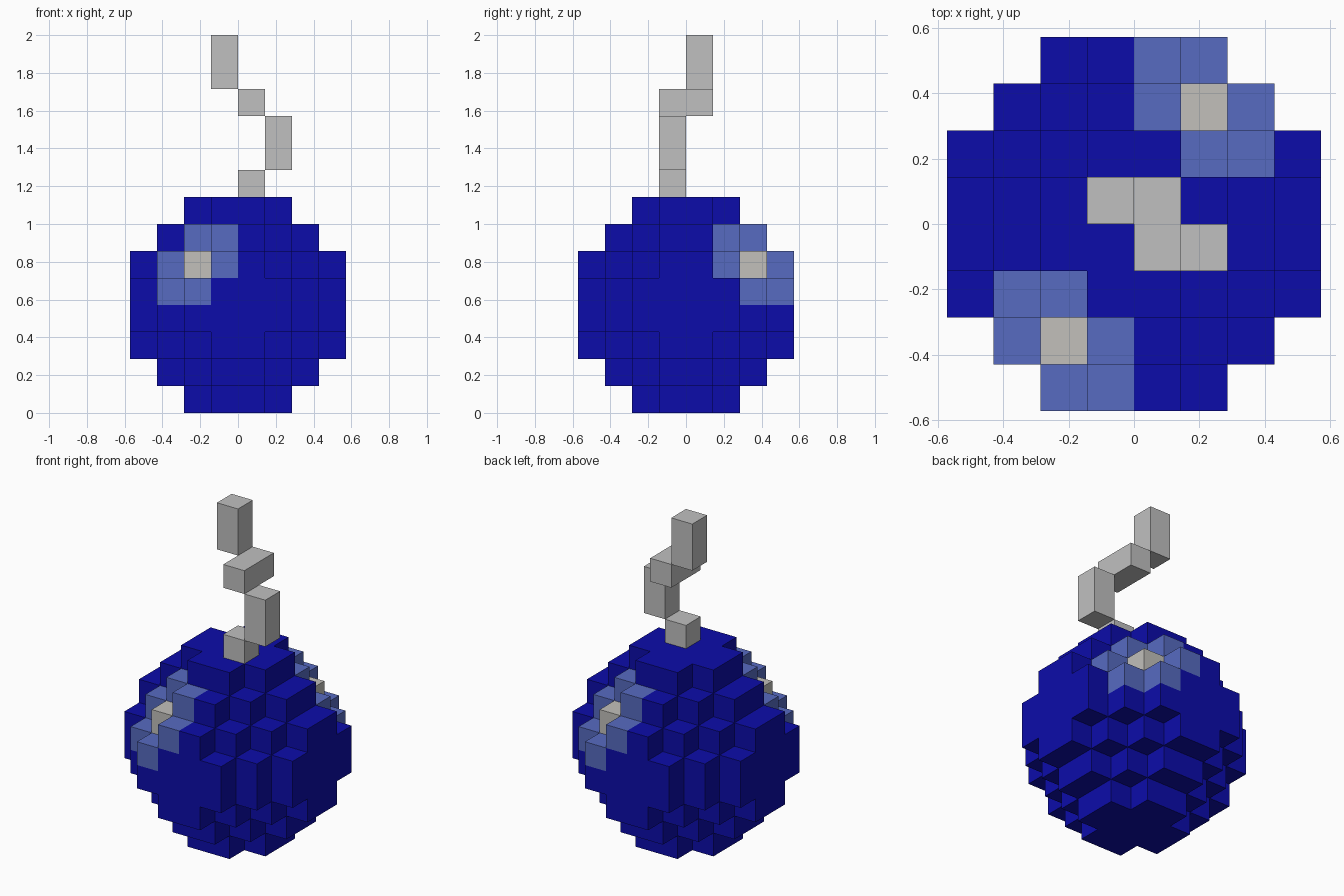
import bpy, bmesh
from mathutils import Vector

if "Cube" in bpy.data.objects:
    bpy.data.objects.remove(bpy.data.objects["Cube"], do_unlink=True)

U = 1 / 7  # edge length of one block


def srgb(*rgb):
    lin = [(c / 255 / 12.92) if c <= 10 else ((c / 255 + 0.055) / 1.055) ** 2.4 for c in rgb]
    return (*lin, 1.0)


def material(name, colour):
    m = bpy.data.materials.new(name)
    m.use_nodes = True
    m.diffuse_color = colour
    bsdf = next(n for n in m.node_tree.nodes if n.type == 'BSDF_PRINCIPLED')
    bsdf.inputs["Base Color"].default_value = colour
    return m


navy = material("deep blue", srgb(12, 12, 170))
shine = material("highlight blue", srgb(87, 107, 193))
glint = material("glint pale grey", srgb(194, 192, 187))
grey = material("fuse grey", srgb(192, 192, 192))


def add_object(name, bm, mats):
    mesh = bpy.data.meshes.new(name)
    bm.to_mesh(mesh)
    bm.free()
    for m in mats:
        mesh.materials.append(m)
    ob = bpy.data.objects.new(name, mesh)
    bpy.context.collection.objects.link(ob)
    return ob


# Blocky ball: a stepped, truncated octahedron of 8 x 8 x 8 blocks
steps = [i - 3.5 for i in range(8)]
cells = {(x, y, z) for x in steps for y in steps for z in steps
         if abs(x) + abs(y) + abs(z) <= 5.5}

# Two highlights, half a turn apart: one glint ringed by six lighter blocks
GLINT = (-1.5, -2.5, 1.5)
RING = [(-1, 1, 0), (1, -1, 0), (-1, 0, -1), (1, 0, 1), (0, 1, 1), (0, -1, -1)]
slot = {}
for s in (1, -1):
    g = (GLINT[0] * s, GLINT[1] * s, GLINT[2])
    slot[g] = 2
    for dx, dy, dz in RING:
        slot[(g[0] + dx * s, g[1] + dy * s, g[2] + dz)] = 1

# Skin only the exposed block sides
bm = bmesh.new()
for cell in sorted(cells):
    for axis in range(3):
        for sign in (1, -1):
            n = Vector((0, 0, 0))
            n[axis] = sign
            if tuple(Vector(cell) + n) in cells:
                continue
            a = Vector((0, 0, 0))
            a[(axis + 1) % 3] = 0.5
            b = n.cross(a)
            mid = Vector(cell) + n * 0.5 + Vector((0, 0, 4))
            corners = [mid - a - b, mid + a - b, mid + a + b, mid - a + b]
            face = bm.faces.new([bm.verts.new(c * U) for c in corners])
            face.material_index = slot.get(cell, 0)
bmesh.ops.remove_doubles(bm, verts=bm.verts, dist=0.001)
add_object("ball_body", bm, [navy, shine, glint])

# Zigzag fuse: (name, low corner, size) in blocks
for name, low, size in [
    ("fuse_base", (0, -1, 8), (1, 1, 1)),
    ("fuse_lower", (1, -1, 9), (1, 1, 2)),
    ("fuse_bend", (0, -1, 11), (1, 2, 1)),
    ("fuse_tip", (-1, 0, 12), (1, 1, 2)),
]:
    bm = bmesh.new()
    bmesh.ops.create_cube(bm, size=1)
    for v in bm.verts:
        v.co = Vector([(l + (c + 0.5) * s) * U for l, c, s in zip(low, v.co, size)])
    add_object(name, bm, [grey])
